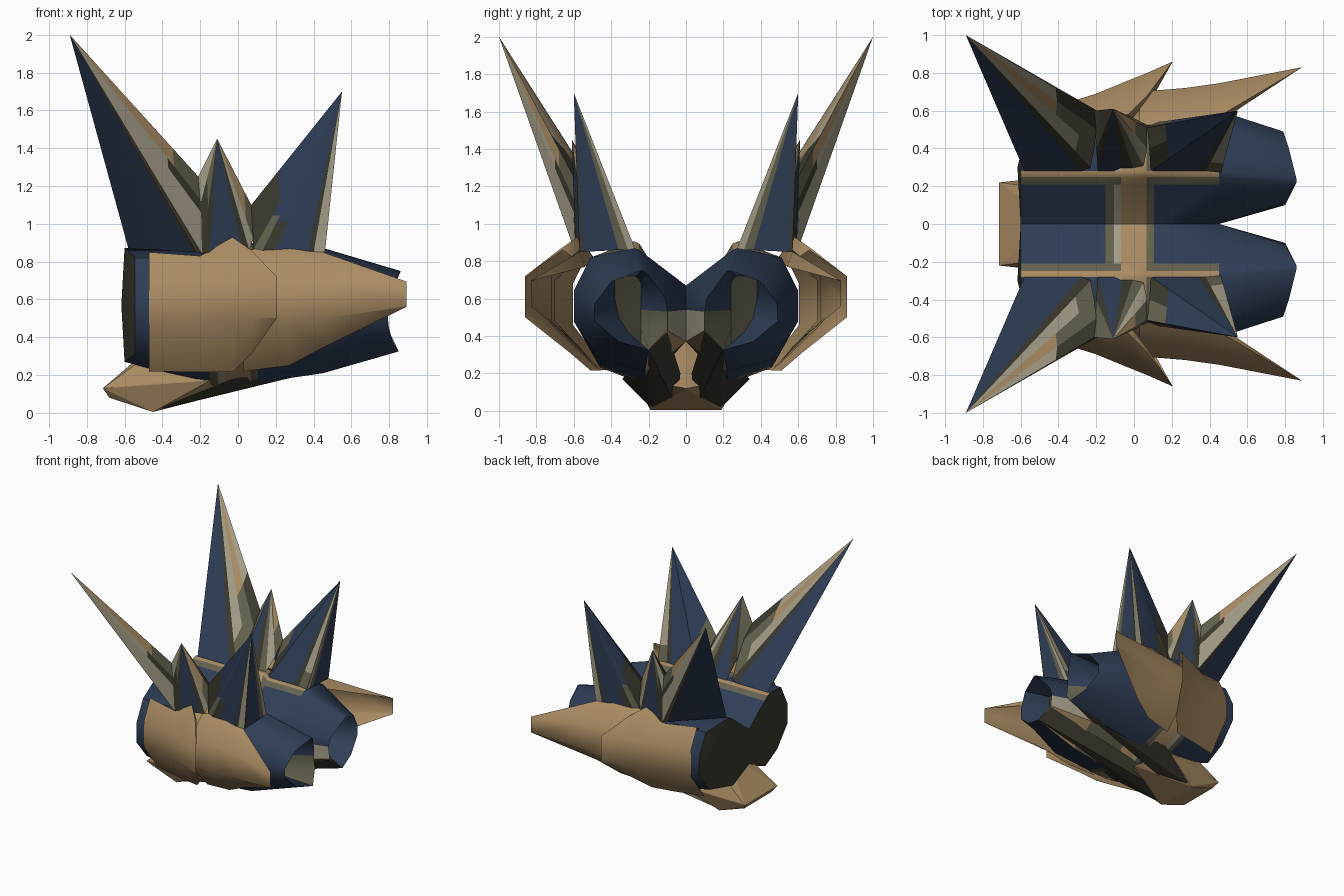
import bpy, bmesh, math
from mathutils import Vector

if "Cube" in bpy.data.objects:
    bpy.data.objects.remove(bpy.data.objects["Cube"])

# Palette
COLORS = {
    "navy": (0.028, 0.047, 0.092),
    "tan": (0.40, 0.26, 0.125),
    "dark_olive": (0.044, 0.042, 0.028),
    "mid_olive": (0.125, 0.118, 0.075),
    "pale_beige": (0.37, 0.34, 0.245),
}
NAVY, TAN, DARK, OLIVE, PALE = range(5)
MATS = []
for n, c in COLORS.items():
    m = bpy.data.materials.new(n)
    m.diffuse_color = (*c, 1)
    m.use_nodes = True
    m.node_tree.nodes["Principled BSDF"].inputs["Base Color"].default_value = m.diffuse_color
    MATS.append(m)


def finish(name, bm, smooth=0, sheet=False):
    """Clean the half mesh, mirror it across y = 0 and shade it."""
    bmesh.ops.remove_doubles(bm, verts=bm.verts, dist=0.0005)
    bmesh.ops.recalc_face_normals(bm, faces=bm.faces)
    if sheet and sum(f.normal.y * f.calc_area() for f in bm.faces) < 0:
        bmesh.ops.reverse_faces(bm, faces=bm.faces)
    me = bpy.data.meshes.new(name)
    bm.to_mesh(me)
    bm.free()
    for m in MATS:
        me.materials.append(m)
    ob = bpy.data.objects.new(name, me)
    bpy.context.collection.objects.link(ob)
    mod = ob.modifiers.new("mirror", 'MIRROR')
    mod.use_axis = (False, True, False)
    mod.use_mirror_merge = False
    if smooth:
        bpy.ops.object.select_all(action='DESELECT')
        ob.select_set(True)
        bpy.context.view_layer.objects.active = ob
        bpy.ops.object.shade_smooth_by_angle(angle=math.radians(smooth))


def loft(bm, rows, color, closed=False):
    """Skin rows of points; color(i, j) gives the material of each face."""
    vs = [[bm.verts.new(p) for p in r] for r in rows]
    n = len(rows[0])
    for i in range(len(rows) - 1):
        for j in range(n if closed else n - 1):
            k = (j + 1) % n
            f = bm.faces.new((vs[i][j], vs[i][k], vs[i + 1][k], vs[i + 1][j]))
            f.material_index = color(i, j)
    return vs


# Twin tubes: mouth at +x with a funnel inside, capped at -x, painted band in the middle
RING = [(0, .67), (.21, .83), (.25, .86), (.28, .872), (.51, .82),
        (.6, .64), (.6, .48), (.46, .31), (.22, .27), (0, .37), (0, .54)]
END = [(.80, .11, .60), (.85, .20, .725), (.86, .22, .745), (.86, .24, .75), (.82, .40, .69),
       (.79, .49, .57), (.79, .49, .48), (.82, .36, .37), (.85, .20, .325), (.80, .10, .43),
       (.79, .10, .53)]
FUNNEL = [(.24, .62), (.24, .68), (.25, .70), (.27, .72), (.38, .72),
          (.38, .60), (.36, .50), (.31, .42), (.24, .36), (.24, .44), (.24, .54)]
STATIONS = [(-.6, 0), (-.15, .12), (-.105, .13), (-.07, .13), (.065, .12), (.105, .11), (.45, .06)]
rows = []
for i, (x, drop) in enumerate(STATIONS):
    row = []
    for j, (y, z) in enumerate(RING):
        z -= drop if j == 8 else drop * .6 if j == 7 else 0
        z += .035 if i in (3, 4) and j in (2, 3) else 0
        row.append((x + (.055 if i == 0 and 4 <= j <= 7 else 0), y, z))
    rows.append(row)
rows.append(END)
rows.append([(.58, y, z) for y, z in FUNNEL])
BAND = [NAVY, OLIVE, PALE, TAN, OLIVE, NAVY, NAVY, NAVY]


def tube_color(i, j):
    if i == 7:                          # inside of the mouth
        return OLIVE if j in (8, 9) else NAVY
    if i < 6 and j == 2:
        return TAN
    if i < 6 and j == 1:
        return TAN if i == 3 else OLIVE
    if i >= 5 and j in (8, 9):          # camouflaged lower inner wall
        return (OLIVE if i == 5 else TAN) if j == 8 else PALE
    return BAND[i]


bm = bmesh.new()
vs = loft(bm, rows, tube_color, True)
for ring, centre in ((vs[0], (-.617, .3, .57)), (vs[-1], (.57, .3, .55))):
    hub = bm.verts.new(centre)
    for j in range(len(RING)):
        f = bm.faces.new((ring[j], hub, ring[(j + 1) % len(RING)]))
        f.material_index = DARK
finish("tube", bm, 45)


# Flared side plates, each row: x, then (y, z) for lip, top, upper, lower, bottom
def plate(name, table):
    bm = bmesh.new()
    loft(bm, [[(x, y, z) for y, z in pts] for x, *pts in table], lambda i, j: TAN)
    finish(name, bm, 75, True)


plate("front_side_plate", [
    (-.47, (.49, .82), (.52, .85), (.605, .68), (.605, .46), (.42, .22)),
    (-.20, (.52, .79), (.57, .83), (.69, .70), (.69, .48), (.48, .215)),
    (-.03, (.53, .77), (.58, .93), (.76, .71), (.76, .49), (.51, .215)),
    (.07, (.66, .86), (.68, .86), (.80, .72), (.80, .50), (.62, .31)),
    (.205, (.86, .72), (.86, .72), (.86, .715), (.86, .505), (.86, .50)),
])
plate("rear_side_plate", [
    (.03, (.49, .81), (.52, .86), (.70, .70), (.70, .48), (.46, .22)),
    (.27, (.53, .78), (.54, .885), (.72, .72), (.72, .46), (.50, .25)),
    (.45, (.54, .77), (.57, .85), (.745, .715), (.745, .50), (.57, .345)),
    (.89, (.83, .695), (.83, .695), (.83, .69), (.83, .565), (.83, .56)),
])


# Crown of three spikes: a fan of facets from the tip. A step is
# (next root point, colour) or (point, colour, lower colour, height share of it)
def spike(name, tip, start, steps):
    bm = bmesh.new()
    tip = Vector(tip)
    apex = bm.verts.new(tip)
    a = Vector(start)
    for p, mat, *low in steps:
        b = Vector(p)
        va, vb = bm.verts.new(a), bm.verts.new(b)
        if low:
            ma, mb = (bm.verts.new(q.lerp(tip, low[1])) for q in (a, b))
            bm.faces.new((ma, va, vb, mb)).material_index = low[0]
            va, vb = ma, mb
        bm.faces.new((apex, va, vb)).material_index = mat
        a = b
    finish(name, bm, 60)


A = (-.58, .28, .87)        # foremost root
P = (-.21, .60, 1.25)       # valley between first and second spike
B = (-.19, .59, .84)
V = (.07, .51, 1.10)        # valley between second and third spike
E = (.46, .27, .86)         # rearmost root
spike("front_spike", (-.89, 1.0, 2.0), A, [
    ((-.28, .28, .87), NAVY), ((-.23, .30, .89), DARK), ((-.21, .40, 1.02), PALE, OLIVE, .12),
    ((-.20, .50, 1.14), TAN, OLIVE, .3), (P, PALE, DARK, .3),
    ((-.20, .60, 1.13), TAN, OLIVE, .2), ((-.195, .60, 1.06), PALE, DARK, .25), (B, PALE),
    ((-.215, .57, .85), OLIVE), ((-.235, .56, .85), DARK), (A, NAVY)])
spike("middle_spike", (-.11, .61, 1.45), P, [
    ((-.20, .40, 1.0), OLIVE), ((-.19, .28, .87), DARK), ((-.06, .28, .87), NAVY),
    ((.0, .28, .87), DARK), ((.05, .31, .90), OLIVE), ((.07, .40, .99), PALE),
    (V, TAN, OLIVE, .35), ((.08, .52, .92), TAN, OLIVE, .2), ((.06, .53, .86), PALE),
    ((.02, .55, .86), DARK), ((-.15, .58, .85), NAVY), (B, DARK),
    ((-.2, .6, 1.1), OLIVE, DARK, .4), (P, PALE)])
spike("rear_spike", (.55, .60, 1.70), V, [
    ((.08, .40, .98), NAVY, OLIVE, .2), ((.09, .28, .87), NAVY, DARK, .2),
    ((.34, .28, .87), NAVY), ((.38, .28, .87), DARK), (E, PALE, OLIVE, .15),
    ((.46, .31, .86), PALE), ((.46, .36, .86), OLIVE), ((.46, .55, .85), NAVY),
    ((.46, .57, .85), DARK), ((.40, .57, .85), PALE), ((.37, .57, .85), DARK),
    ((.20, .55, .86), NAVY), ((.13, .54, .86), NAVY, DARK, .18),
    ((.08, .52, .86), NAVY, OLIVE, .22), (V, NAVY, DARK, .3)])


# Solid wedges underneath
def hull(name, pts, color):
    bm = bmesh.new()
    for p in pts:
        bm.verts.new(p)
    bmesh.ops.convex_hull(bm, input=bm.verts)
    loose = [v for v in bm.verts if not v.link_faces]
    bmesh.ops.delete(bm, geom=loose, context='VERTS')
    bm.normal_update()
    for f in bm.faces:
        f.material_index = color(f)
    finish(name, bm)


hull("chin", [(-.715, .22, .13), (-.715, 0, .13), (-.68, .18, .08), (-.68, 0, .08),
              (-.45, .19, .005), (-.45, 0, .005), (-.49, .20, .28), (-.55, 0, .20),
              (-.42, .25, .16), (-.15, .28, .17), (.0, 0, .12), (-.40, 0, .40),
              (-.40, .18, .36)], lambda f: TAN)
hull("under_plank", [(-.45, .18, .01), (-.40, .05, .02), (-.05, .34, .17), (.0, .03, .20),
                     (.85, .20, .325), (.80, .10, .42)],
     lambda f: NAVY if f.normal.y > .6 else DARK if f.normal.z < 0 else OLIVE)
